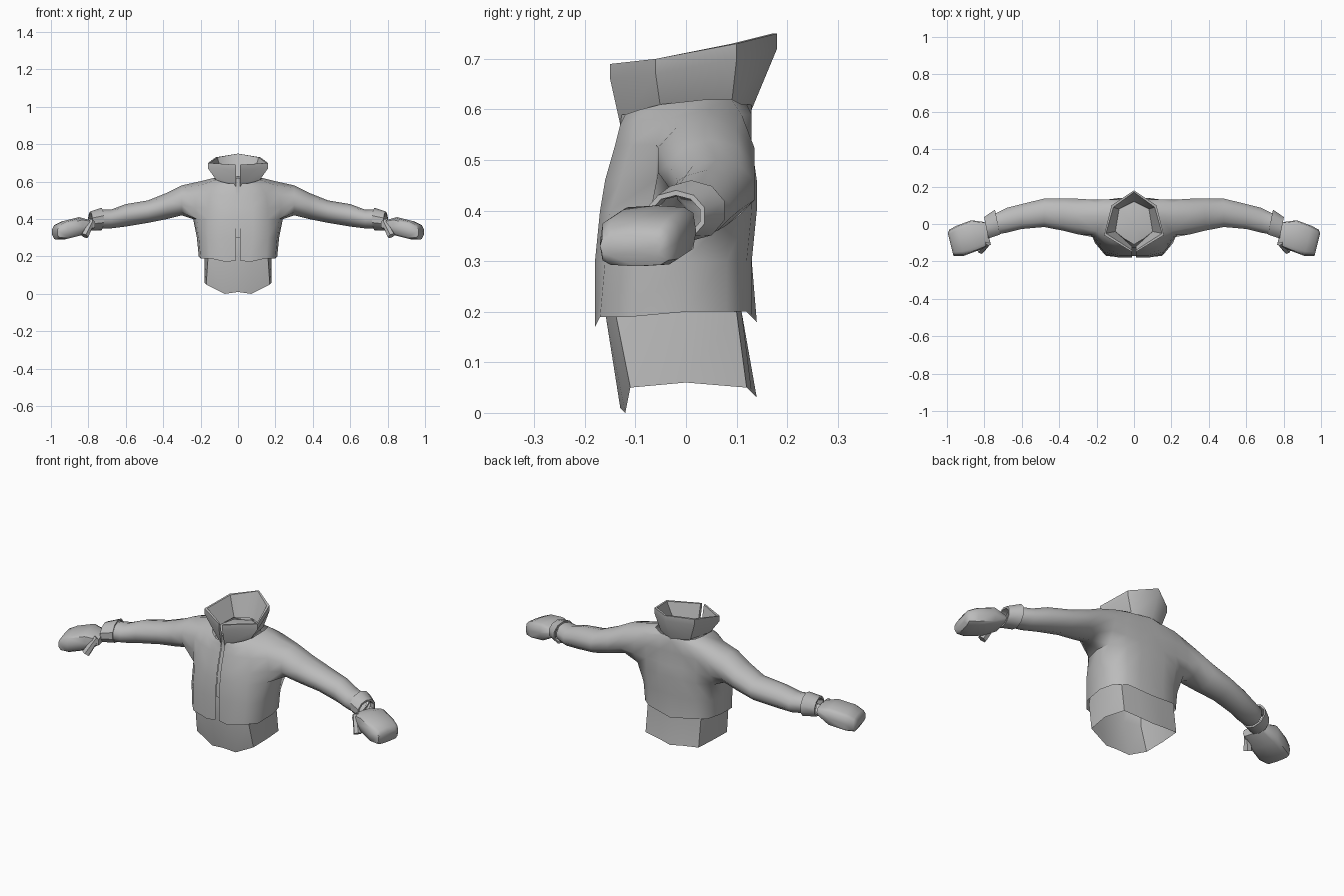
import bpy, bmesh, math
from mathutils import Vector

cube = bpy.data.objects.get("Cube")
if cube:
    bpy.data.objects.remove(cube, do_unlink=True)

grey = bpy.data.materials.new("light grey cloth")
grey.use_nodes = True
grey.diffuse_color = (0.5, 0.5, 0.5, 1)
bsdf = grey.node_tree.nodes["Principled BSDF"]
bsdf.inputs["Base Color"].default_value = (0.5, 0.5, 0.5, 1)
bsdf.inputs["Roughness"].default_value = 0.8


def finish(name, bm, angle=40):
    """Turn a half model into a mirrored, smooth shaded object."""
    loose = [v for v in bm.verts if not v.link_faces]
    bmesh.ops.delete(bm, geom=loose, context='VERTS')
    bmesh.ops.recalc_face_normals(bm, faces=bm.faces)
    mesh = bpy.data.meshes.new(name)
    bm.to_mesh(mesh)
    bm.free()
    mesh.materials.append(grey)
    ob = bpy.data.objects.new(name, mesh)
    bpy.context.collection.objects.link(ob)
    bpy.ops.object.select_all(action='DESELECT')
    ob.select_set(True)
    bpy.context.view_layer.objects.active = ob
    bpy.ops.object.shade_smooth_by_angle(angle=math.radians(angle))
    mod = ob.modifiers.new("Mirror", 'MIRROR')
    mod.merge_threshold = 0.001
    return ob


def add_rows(bm, rows):
    return [[bm.verts.new(p) for p in row] for row in rows]


def skin(bm, rows, closed=False, skip=lambda r, c: False):
    """Join neighbouring rows of vertices with quads."""
    for r in range(len(rows) - 1):
        a, b = rows[r], rows[r + 1]
        n = len(a)
        for c in range(n if closed else n - 1):
            if not skip(r, c):
                d = (c + 1) % n
                bm.faces.new((a[c], a[d], b[d], b[c]))


def at(z, pts):
    return [(x, y, z) for x, y in pts]


def oval(cx, cy, cz, ry, rz, n=10, power=1.0, slant=0.0):
    """Ring around the arm, from the bottom via the front to the top."""
    ring = []
    for i in range(n):
        a = 2 * math.pi * i / n
        s, c = math.sin(a), math.cos(a)
        dy = -ry * math.copysign(abs(s) ** power, s)
        dz = -rz * math.copysign(abs(c) ** power, c)
        ring.append((cx + slant * dy, cy + dy, cz + dz))
    return ring


# Jacket body: rows from hem to neck, each from front centre to back centre
lower = [
    [(.01, -.18, .18), (.06, -.18, .17), (.15, -.17, .19), (.2, -.11, .19), (.21, 0, .2),
     (.19, .08, .2), (.14, .12, .2), (.07, .13, .19), (0, .14, .18)],
    at(.3, [(.01, -.18), (.08, -.18), (.16, -.16), (.21, -.1), (.22, 0),
            (.2, .08), (.14, .12), (.07, .13), (0, .13)]),
    at(.4, [(.01, -.17), (.08, -.17), (.16, -.15), (.22, -.07), (.24, .02),
            (.23, .09), (.15, .13), (.07, .14), (0, .14)])]
upper = [
    at(.46, [(.01, -.16), (.08, -.16), (.16, -.13), (.23, -.06), (.23, .04),
             (.23, .12), (.15, .13), (.07, .13), (0, .14)]),
    at(.53, [(.01, -.14), (.07, -.14), (.15, -.11), (.22, -.06), (.22, .04),
             (.22, .13), (.15, .13), (.07, .13), (0, .13)]),
    [(.01, -.13, .57), (.06, -.13, .57), (.12, -.1, .58), (.2, -.04, .58), (.21, .04, .6),
     (.2, .11, .59), (.14, .13, .59), (.07, .13, .59), (0, .13, .59)],
    [(.01, -.13, .59), (.05, -.12, .59), (.09, -.09, .6), (.12, -.05, .61), (.13, .04, .62),
     (.12, .09, .62), (.08, .11, .61), (.04, .12, .61), (0, .13, .61)]]
bm = bmesh.new()
grid = add_rows(bm, lower + upper)
skin(bm, grid, skip=lambda r, c: 2 <= r <= 4 and 3 <= c <= 4)

# Sleeve grows out of the armhole left in the body
hole = [(2, 4), (2, 3), (3, 3), (4, 3), (5, 3), (5, 4), (5, 5), (4, 5), (3, 5), (2, 5)]
armhole = [grid[r][c] for r, c in hole]
sleeve = [(.30, .04, .5, .1, .08), (.38, .05, .47, .09, .07), (.48, .06, .44, .08, .06),
          (.6, .04, .42, .07, .06), (.68, .02, .4, .07, .05), (.74, 0, .4, .06, .05)]
skin(bm, [armhole] + add_rows(bm, [oval(*s) for s in sleeve]), closed=True)
finish("jacket_body_and_sleeves", bm, 50)

# Cuffs with a turned in end
bm = bmesh.new()
cuff = [(.73, .01, .4, .06, .05), (.73, .01, .4, .07, .06), (.79, -.02, .39, .06, .05),
        (.79, -.02, .39, .05, .04), (.76, -.01, .39, .05, .04)]
skin(bm, add_rows(bm, [oval(*c, slant=.2) for c in cuff]), closed=True)
finish("cuffs", bm)

# Zip strip behind the front opening
bm = bmesh.new()
strip = [(-.17, .3), (-.164, .4), (-.152, .46), (-.132, .53), (-.124, .57), (-.124, .62)]
skin(bm, add_rows(bm, [[(0, y, z), (.012, y, z)] for y, z in strip]))
finish("zip_strip", bm)

# Collar: flared outside, rim edge and sloping inside
neck = [(.01, -.13, .57), (.11, -.05, .6), (.09, .09, .61), (0, .13, .6)]
rim = [(.01, -.15, .69), (.16, -.06, .7), (.12, .1, .73), (0, .18, .75)]
rim_low = [(x, y, z - .03) for x, y, z in rim]
rim_in = [(.01, -.14, .69), (.15, -.05, .7), (.11, .09, .73), (0, .17, .75)]
neck_in = [(.01, -.12, .6), (.1, -.04, .61), (.08, .08, .62), (0, .12, .62)]
bm = bmesh.new()
rows = add_rows(bm, [neck, rim_low, rim, rim_in, neck_in])
skin(bm, rows)
for i in range(3):
    bm.faces.new((rows[i][0], rows[i + 1][0], rows[4][0])) if i in (0, 1, 2) else None
finish("collar", bm, 30)

# Undershirt with a closed, slightly domed neck
shirt = [
    [(0, -.13, .01), (.07, -.12, 0), (.17, -.11, .05), (.18, 0, .06),
     (.16, .12, .05), (.07, .13, .04), (0, .14, .03)],
    at(.2, [(0, -.16), (.07, -.16), (.16, -.14), (.18, 0), (.16, .1), (.07, .11), (0, .11)]),
    at(.4, [(0, -.15), (.07, -.15), (.14, -.12), (.18, 0), (.14, .1), (.07, .11), (0, .11)]),
    at(.56, [(0, -.11), (.05, -.1), (.1, -.05), (.1, 0), (.09, .08), (.05, .1), (0, .11)]),
    at(.61, [(0, -.11), (.05, -.08), (.1, -.04), (.1, 0), (.08, .08), (.04, .1), (0, .12)])]
bm = bmesh.new()
rows = add_rows(bm, shirt)
skin(bm, rows)
top = bm.verts.new((0, 0, .63))
for a, b in zip(rows[-1], rows[-1][1:]):
    bm.faces.new((a, b, top))
finish("undershirt", bm)

# Mittens: rounded boxes angled forward and down
mitten = [(.78, -.05, .37, .06, .02), (.85, -.06, .36, .08, .05), (.93, -.09, .34, .08, .05),
          (.97, -.1, .33, .07, .04), (.98, -.11, .33, .06, .02)]
bm = bmesh.new()
rows = add_rows(bm, [oval(*m, n=12, power=.5, slant=.25) for m in mitten])
skin(bm, rows, closed=True)
bm.faces.new(rows[0])
bm.faces.new(rows[-1])
finish("mittens", bm, 50)

# Thumbs: short tapered six sided pegs
start, end = Vector((.78, -.1, .39)), Vector((.82, -.14, .31))
turn = (end - start).to_track_quat('Z', 'Y').to_matrix().to_4x4()
turn.translation = (start + end) / 2
bm = bmesh.new()
bmesh.ops.create_cone(bm, cap_ends=True, segments=6, radius1=.016, radius2=.022,
                      depth=(end - start).length, matrix=turn)
finish("thumbs", bm, 50)
